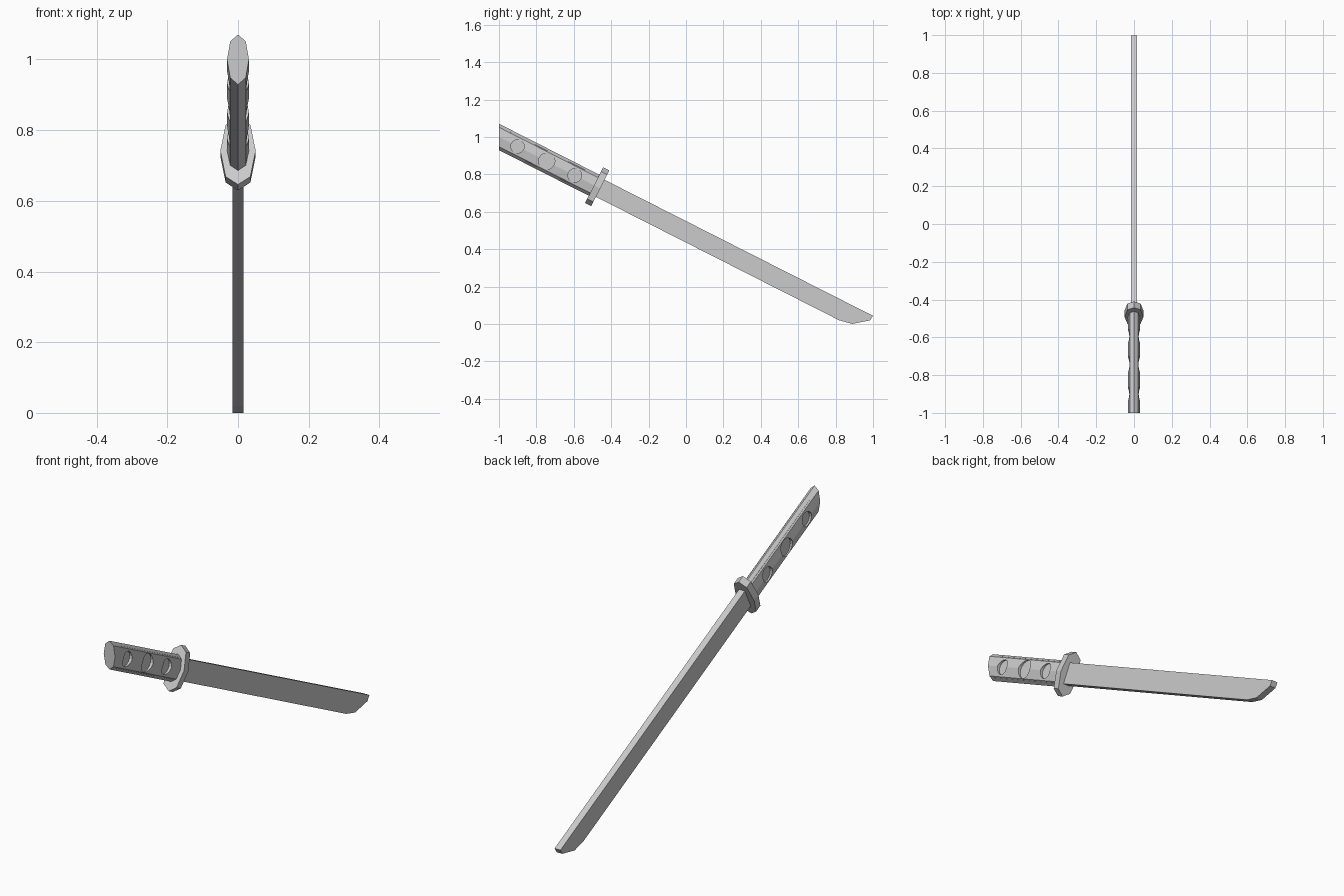
import bpy, bmesh, math

if "Cube" in bpy.data.objects:
    bpy.data.objects.remove(bpy.data.objects["Cube"])

TILT = math.radians(26.9)
C, S = math.cos(TILT), math.sin(TILT)
MID_Z = 0.4925


def place(x, u, v):
    """x = thickness, u = along the sword, v = across the blade."""
    return (x, u * C + v * S, MID_Z - u * S + v * C)


def loft(name, start, end):
    """Closed solid between two matching outlines."""
    bm = bmesh.new()
    a = [bm.verts.new(place(*p)) for p in start]
    b = [bm.verts.new(place(*p)) for p in end]
    n = len(a)
    bm.faces.new(a)
    bm.faces.new(b[::-1])
    for i in range(n):
        j = (i + 1) % n
        bm.faces.new((a[i], b[i], b[j], a[j]))
    bmesh.ops.recalc_face_normals(bm, faces=bm.faces)
    mesh = bpy.data.meshes.new(name)
    bm.to_mesh(mesh)
    bm.free()
    obj = bpy.data.objects.new(name, mesh)
    bpy.context.collection.objects.link(obj)
    return obj


def octagon(w, w2, h2, h):
    """Pointed eight-sided cross-section as (x, v) pairs."""
    return [(0, h), (w2, h2), (w, 0), (w2, -h2),
            (0, -h), (-w2, -h2), (-w, 0), (-w2, h2)]


# Blade, including the tang that fills the handle
profile = [(-1.08, 0.051), (1.094, 0.052), (1.092, 0.024),
           (1.015, -0.037), (0.945, -0.051), (-1.08, -0.051)]
T = 0.016
loft("blade", [(-T, u, v) for u, v in profile], [(T, u, v) for u, v in profile])

# Hand guard
ring = octagon(0.05, 0.035, 0.082, 0.107)
loft("guard", [(x, -0.551, v) for x, v in ring], [(x, -0.514, v) for x, v in ring])

# Handle, its end cut upright at y = -1
ring = octagon(0.031, 0.022, 0.046, 0.063)
handle = loft("handle", [(x, (-1 - v * S) / C, v) for x, v in ring],
              [(x, -0.54, v) for x, v in ring])

# Round openings through the handle that reveal the tang
for u, r in ((-1.01, 0.036), (-0.835, 0.044), (-0.667, 0.037)):
    bpy.ops.mesh.primitive_cylinder_add(vertices=16, radius=r, depth=0.2,
                                        location=place(0, u, 0),
                                        rotation=(0, math.pi / 2, 0))
    cutter = bpy.context.object
    cutter.name = "opening_cutter"
    cutter.hide_render = True
    mod = handle.modifiers.new("opening", 'BOOLEAN')
    mod.operation = 'DIFFERENCE'
    mod.solver = 'EXACT'
    mod.object = cutter
    bpy.context.view_layer.objects.active = handle
    bpy.ops.object.modifier_apply(modifier=mod.name)
    bpy.data.objects.remove(cutter, do_unlink=True)
